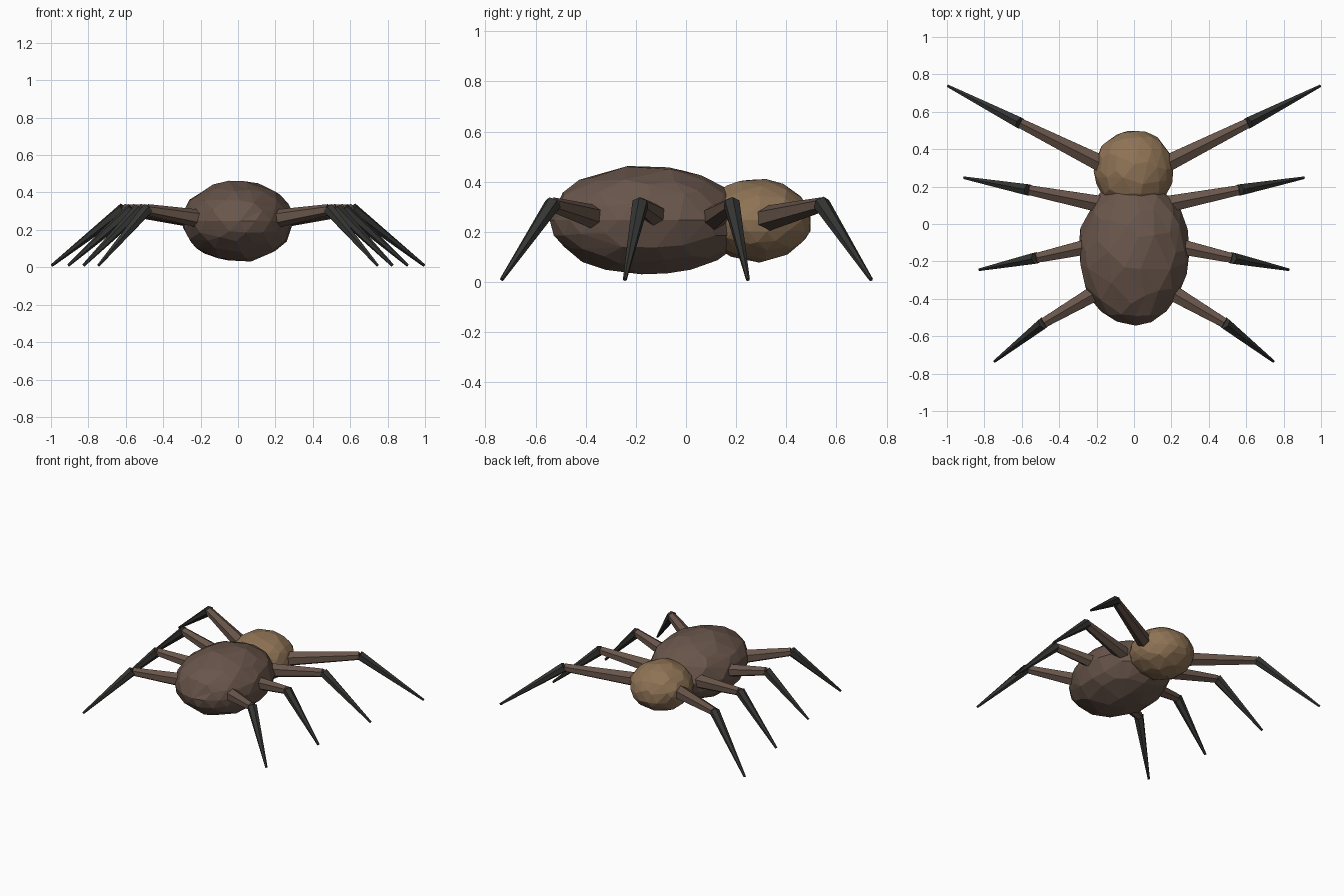
import bpy, random
from mathutils import Vector

if "Cube" in bpy.data.objects:
    bpy.data.objects.remove(bpy.data.objects["Cube"])

random.seed(4)


def material(name, color):
    m = bpy.data.materials.new(name)
    m.diffuse_color = (*color, 1)
    m.use_nodes = True
    m.node_tree.nodes["Principled BSDF"].inputs["Base Color"].default_value = m.diffuse_color
    return m


BROWN = material("brown", (0.14, 0.092, 0.07))
TAN = material("tan", (0.27, 0.17, 0.09))
DARK = material("dark", (0.035, 0.035, 0.033))


# Faceted, slightly uneven ellipsoid
def lump(name, centre, radii, mat):
    bpy.ops.mesh.primitive_ico_sphere_add(subdivisions=3, radius=1, location=centre)
    ob = bpy.context.object
    ob.name = name
    for v in ob.data.vertices:
        k = random.uniform(0.965, 1.015)
        v.co = Vector(c * r * k for c, r in zip(v.co, radii))
    dec = ob.modifiers.new("facets", 'DECIMATE')
    dec.ratio = 0.65
    ob.data.materials.append(mat)


# Tapered six-sided leg segment between two points
def segment(name, a, b, r1, r2, mat):
    a, b = Vector(a), Vector(b)
    d = b - a
    bpy.ops.mesh.primitive_cone_add(vertices=6, radius1=r1, radius2=r2,
                                    depth=d.length, location=(a + b) / 2)
    ob = bpy.context.object
    ob.name = name
    ob.rotation_euler = d.to_track_quat('Z', 'Y').to_euler()
    ob.data.materials.append(mat)


# Body
lump("abdomen", (0, -0.15, 0.247), (0.3, 0.395, 0.219), BROWN)
lump("head", (0, 0.285, 0.247), (0.213, 0.22, 0.166), TAN)

# Legs: hip, knee and foot of each pair, front to back, mirrored in x
LEGS = [
    ((0.15, 0.31, 0.25), (0.61, 0.54, 0.308), (0.995, 0.738, 0.01)),
    ((0.15, 0.10, 0.25), (0.565, 0.182, 0.308), (0.908, 0.247, 0.01)),
    ((0.15, -0.10, 0.25), (0.525, -0.182, 0.308), (0.826, -0.244, 0.01)),
    ((0.15, -0.335, 0.25), (0.485, -0.53, 0.308), (0.746, -0.735, 0.01)),
]
for side, sx in (("left", -1), ("right", 1)):
    for i, pts in enumerate(LEGS, 1):
        hip, knee, foot = [(x * sx, y, z) for x, y, z in pts]
        segment(f"{side}_upper_leg_{i}", hip, knee, 0.053, 0.03, BROWN)
        knee_top = (knee[0], knee[1], knee[2] + 0.005)
        segment(f"{side}_lower_leg_{i}", knee_top, foot, 0.034, 0.008, DARK)
